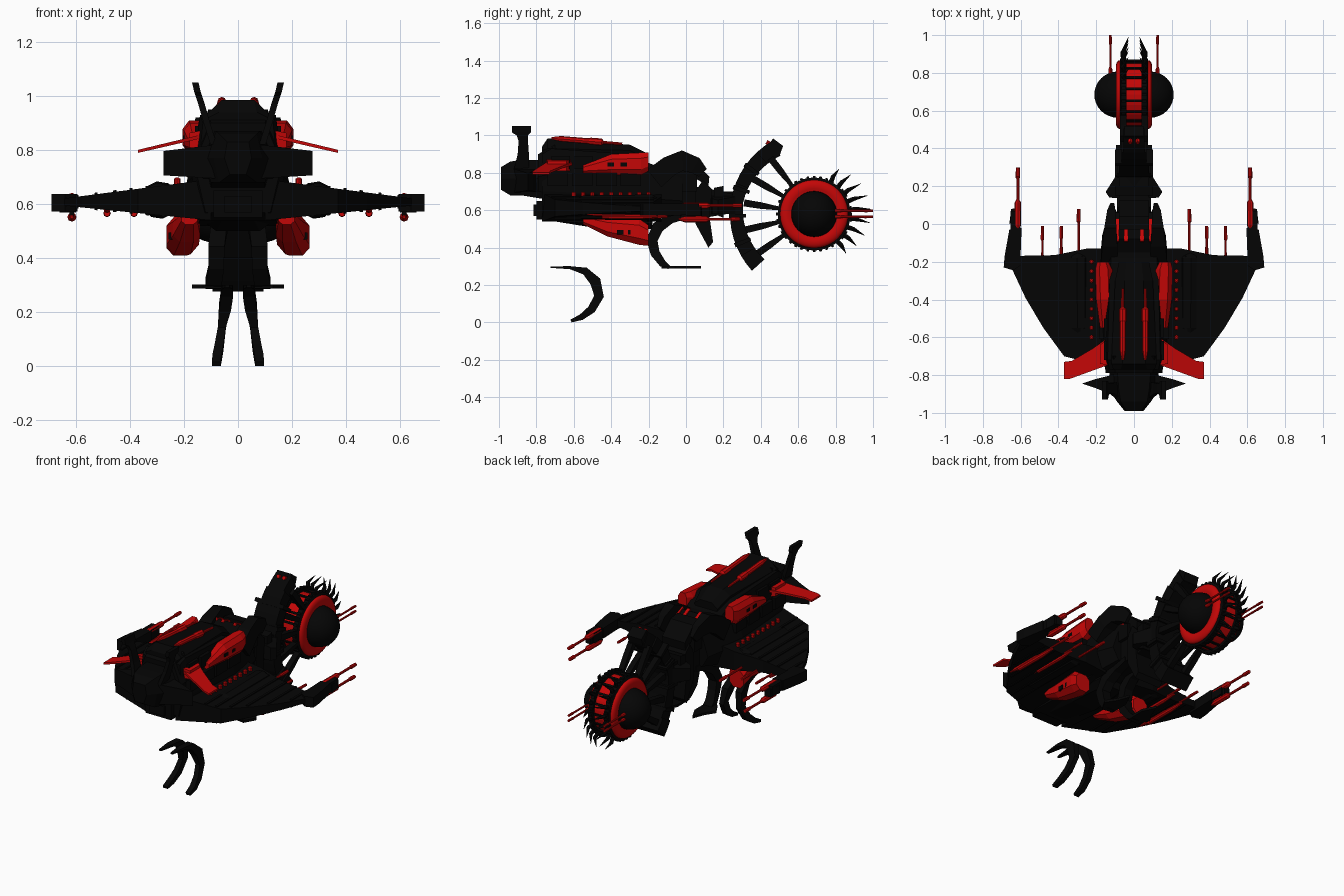
import bpy, bmesh, math
from mathutils import Vector

def mat(name, col):
    m = bpy.data.materials.new(name)
    m.diffuse_color = col
    return m
BLACK = mat("black_hull", (0.0015, 0.0015, 0.0015, 1))
RED = mat("red_trim", (0.55, 0.002, 0.002, 1))

# ---- helpers: every shape is a stack of rings skinned together ----
def skin(bm, rings):
    vs = [[bm.verts.new(p) for p in r] for r in rings]
    for a, b in zip(vs, vs[1:]):
        for i in range(len(a)):
            j = (i + 1) % len(a)
            bm.faces.new((a[i], a[j], b[j], b[i]))
    bm.faces.new(vs[0][::-1])
    bm.faces.new(vs[-1])

def make(name, ring_sets, m=BLACK, mirror=False, smooth=False):
    bm = bmesh.new()
    for rs in ring_sets:
        skin(bm, rs)
    bmesh.ops.recalc_face_normals(bm, faces=bm.faces)
    me = bpy.data.meshes.new(name)
    bm.to_mesh(me)
    bm.free()
    me.materials.append(m)
    ob = bpy.data.objects.new(name, me)
    bpy.context.collection.objects.link(ob)
    if mirror:
        ob.modifiers.new("mirror", 'MIRROR')
    if smooth:
        bpy.ops.object.select_all(action='DESELECT')
        ob.select_set(True)
        bpy.context.view_layer.objects.active = ob
        bpy.ops.object.shade_smooth_by_angle(angle=math.radians(40))
    return ob

def side(profile, x0, x1):                      # y-z profile extruded along x
    return [[(x, y, z) for y, z in profile] for x in (x0, x1)]

def slab(plan, bot, top):                       # x-y plan with z as functions of x
    return [[(x, y, f(x)) for x, y in plan] for f in (bot, top)]

def box(x0, x1, y0, y1, z0, z1):
    return side([(y0, z0), (y1, z0), (y1, z1), (y0, z1)], x0, x1)

def hexa(y, wb, wm, wt, z0, zm, z1):            # symmetric hull section
    return [(-wb, y, z0), (wb, y, z0), (wm, y, zm), (wt, y, z1), (-wt, y, z1), (-wm, y, zm)]

def octo(y, cx, cz, hx, hz):                    # chamfered pod section
    return [(cx + hx * a, y, cz + hz * b) for a, b in
            ((-1, -.5), (-.5, -1), (.5, -1), (1, -.5), (1, .5), (.5, 1), (-.5, 1), (-1, .5))]

def rod(p, d, steps, n=8):                      # stepped round rod, steps = (distance, radius)
    p, d = Vector(p), Vector(d).normalized()
    u = d.orthogonal().normalized()
    v = d.cross(u)
    return [[p + d * t + (u * math.cos(2 * math.pi * i / n) + v * math.sin(2 * math.pi * i / n)) * r
             for i in range(n)] for t, r in steps]

def gun(x, y0, y1, z, s=1.0):                   # fat breech, thin barrel, muzzle
    L = y1 - y0
    return rod((x, y0, z), (0, 1, 0), [(0, .004 * s), (.1 * L, .013 * s), (.45 * L, .013 * s), (.5 * L, .006 * s),
               (.85 * L, .006 * s), (.86 * L, .009 * s), (L, .008 * s)])

def limb(path):                                 # (x, y, z, half width x, half thickness)
    out = []
    for i, (x, y, z, w, t) in enumerate(path):
        a, b = path[max(i - 1, 0)], path[min(i + 1, len(path) - 1)]
        n = Vector((0, -(b[2] - a[2]), b[1] - a[1])).normalized() * t
        out.append([(x + s * w, y + k * n.y, z + k * n.z) for s, k in ((-1, -1), (1, -1), (1, 1), (-1, 1))])
    return out

# ---- hull ----
make("main_hull", [[hexa(-.77, .12, .15, .13, .57, .7, .9), hexa(-.72, .14, .17, .14, .54, .7, .93),
     hexa(-.3, .15, .19, .13, .52, .68, .9), hexa(-.17, .14, .18, .12, .55, .66, .84), hexa(-.02, .1, .14, .1, .58, .65, .77)]])
make("hull_spine", [[hexa(-.77, .09, .11, .07, .85, .92, .94), hexa(-.74, .09, .12, .06, .85, .93, .985),
     hexa(-.3, .08, .1, .05, .85, .92, .95), hexa(-.2, .07, .08, .04, .8, .87, .9)]])
make("hull_side_plates", [box(.14, .185, y, y + .11, .73, .80) for y in (-.74, -.61, -.48, -.35)]
     + [box(.13, .16, y, y + .1, .82, .89) for y in (-.72, -.6)], mirror=True)
make("front_plates", [box(-.09, .09, -.8, -.7, .55, .65), box(-.05, .05, -.815, -.75, .57, .63),
     [hexa(-.79, .13, .15, .1, .7, .78, .9), hexa(-.7, .13, .16, .11, .68, .8, .95)]])
make("belly_keel", [[hexa(-.7, .06, .09, .09, .54, .55, .6), hexa(-.45, .08, .12, .12, .5, .53, .58),
     hexa(-.18, .06, .1, .1, .5, .53, .58)]])

# ---- nose ----
make("nose", [[hexa(-.99, .03, .05, .04, .71, .77, .83), hexa(-.94, .07, .09, .07, .68, .77, .86),
     hexa(-.88, .1, .13, .08, .68, .77, .87), hexa(-.76, .1, .13, .09, .66, .77, .87)]])
make("nose_fin", [slab([(.08, -.92), (.2, -.87), (.275, -.845), (.2, -.82), (.08, -.79)],
     lambda x: .69 + .06 * x, lambda x: .83 - .12 * x)], mirror=True)
make("antenna", [[[(x + a * .012, y + b * w, z) for a, b in ((-1, -1), (1, -1), (1, 1), (-1, 1))]
     for x, y, w, z in ((.09, -.88, .04, .82), (.115, -.87, .03, .9), (.135, -.87, .025, .97),
                        (.145, -.875, .03, 1.0), (.15, -.88, .05, 1.015), (.158, -.88, .05, 1.05))]], mirror=True)

# ---- wings ----
def wtop(x): return .705 - .13 * x
def wbot(x): return .53 + .1 * x
make("wing", [slab([(.1, -.13), (.25, -.13), (.42, -.165), (.68, -.17), (.685, -.22), (.645, -.24), (.575, -.39),
     (.48, -.55), (.37, -.7), (.1, -.77)], wbot, wtop)], mirror=True)
make("wing_ribs", [slab([(x, -.17), (x + .012, -.17), (x + .012, e), (x, e)], lambda x: wbot(x) - .005, lambda x: wtop(x) + .006)
     for x, e in ((.27, -.72), (.33, -.7), (.39, -.64), (.45, -.56), (.52, -.45), (.59, -.32))], mirror=True)
make("wing_root_engine", [rod((.29, -.6, .615), (0, 1, 0), [(0, .04), (.05, .065), (.42, .07), (.45, .05)], 10)], mirror=True)
make("wing_tip_arm", [slab([(.6, -.22), (.64, -.245), (.69, -.23), (.685, -.17), (.66, -.03), (.595, -.02), (.6, -.15)],
     lambda x: .572, lambda x: .637), box(.6, .655, -.06, .07, .575, .635),
     slab([(.6, .02), (.66, .0), (.65, .08), (.61, .085)], lambda x: .57, lambda x: .62)], mirror=True)
make("wing_tip_guns", [gun(.615, -.04, .3, .625, 1.3), gun(.615, -.04, .29, .552, 1.3)], RED, True)
make("tip_gun_pylon", [box(.607, .623, -.03, .05, .55, .6)], mirror=True)
make("wing_guns", [gun(.293, -.4, .08, .58, 1.2), gun(.385, -.48, -.01, .58), gun(.485, -.53, -.01, .58)]
     + [rod((x, y, .566), (0, 1, 0), [(0, .012), (.2, .014), (.3, .006)]) for x, y in ((.385, -.4), (.485, -.45))], RED, True)
make("wing_lights", [rod((.225, -.6 + .05 * i, .66), (0, 0, 1), [(0, .012), (.034, .012), (.038, .006)]) for i in range(9)], RED, True)

# ---- red pods, canards and hull guns ----
make("upper_pod", [[octo(-.55, .15, .82, .03, .02), octo(-.4, .155, .845, .045, .055),
     octo(-.24, .16, .848, .045, .06), octo(-.2, .165, .86, .03, .05)]], RED, True)
make("lower_pod", [[octo(-.55, .18, .55, .03, .025), octo(-.42, .19, .51, .05, .05), octo(-.25, .205, .485, .06, .07),
     octo(-.2, .215, .465, .05, .055)]], RED, True)
make("pod_vents", [box(.19, .203, y, y + .035, .835, .855) for y in (-.42, -.35, -.28)]
     + [box(.23, .258, y, y + .035, .47, .495) for y in (-.37, -.31, -.25)], mirror=True)
make("canard", [slab([(.12, -.59), (.12, -.74), (.34, -.82), (.37, -.82), (.37, -.73), (.33, -.725), (.22, -.66)],
     lambda x: .875 - .23 * x, lambda x: .89 - .24 * x)], RED, True)
make("canard_block", [slab([(.12, -.6), (.18, -.64), (.18, -.74), (.12, -.75)], lambda x: .81, lambda x: .9 - .2 * x)], RED, True)
make("dorsal_guns", [rod((.06, -.72, .985), (0, 1, -.08), [(0, .006), (.05, .016), (.2, .016), (.21, .02), (.27, .02),
     (.28, .008), (.38, .007)])], RED, True)

# ---- neck and tail ----
make("neck_horn", [limb([(.13, -.17, .77, .045, .06), (.128, -.09, .835, .04, .055), (.125, -.02, .865, .032, .055),
     (.12, .05, .84, .022, .045), (.115, .09, .8, .01, .03)])], mirror=True)
make("neck_ramp", [side([(-.22, .7), (-.22, .85), (-.15, .84), (-.08, .875), (.06, .79), (.06, .7)], -.1, .1),
     side([(-.03, .8), (-.03, .87), (.04, .86), (.125, .78), (.12, .73), (.05, .77)], -.08, .08)])
make("ramp_stripes", [side([(-.1, .85), (-.09, .885), (.03, .83), (.03, .79)], x - .01, x + .01) for x in (.042, .09)], RED, True)
make("neck_core", [side([(-.2, .56), (-.2, .76), (.1, .72), (.28, .68), (.28, .59), (.1, .56)], -.08, .08)])
make("neck_collar", [side([(.09, .76), (.14, .71), (.125, .57), (.145, .43), (.12, .4), (.05, .53), (.05, .7)], -.09, .09),
     side([(.15, .58), (.15, .72), (.2, .73), (.2, .56)], -.1, .1)])
make("neck_flare", [slab([(0, .13), (.13, .14), (.15, .17), (.08, .28), (0, .28)], lambda x: .58, lambda x: .7 - .3 * x)], mirror=True)

CY, CZ = .685, .58
def polar(a, r): return (CY + r * math.cos(math.radians(a)), CZ + r * math.sin(math.radians(a)))
# curved tail bracket with slim armour bands
W = (.055, .065, .08, .09, .09, .085, .085, .095)
arc = []
for i in range(16):
    a0, a1 = 120 + i * 6.4, 126.4 + i * 6.4
    w = W[i // 2]
    ri = [.385 - .025 * abs((a - 171) / 51) for a in (a0, a1)]
    arc.append(side([polar(a0, .45), polar(a1, .45), polar(a1, ri[1]), polar(a0, ri[0])], -w, w))
arc += [side([polar(a, .456), polar(a + 3, .456), polar(a + 3, .365), polar(a, .365)], -.1, .1) for a in (143, 160, 180, 200)]
make("tail_bracket", arc)
make("bracket_cap", [side([polar(121, .36), polar(121, .45), polar(118.5, .46), polar(114.5, .4)], -.05, .05)])
make("tail_spokes", [side([polar(a - 2.8, .38), polar(a + 2.8, .38), polar(a + 3.5, .29), polar(a + 3, .19), polar(a - 3, .19),
     polar(a - 3.5, .29)], .04, .075) for a in (128, 150, 171, 193, 215)], mirror=True)
make("bracket_guns", [rod((.02, .43, z), (0, .8, -.5), [(0, .012), (.05, .013), (.055, .008), (.07, .008)])
     for z in (.925, .965)], RED, True)

# ---- tail ball ----
def lathe(profile, n=40): return rod((0, CY, CZ), (1, 0, 0), profile, n)
make("ball_core", [lathe([(-.045, .178), (.045, .178)])], RED)
make("ball_rim", [lathe([(.04, .17), (.04, .195), (.07, .195), (.078, .175)])], mirror=True, smooth=True)
make("ball_red_ring", [lathe([(.05, .175)] + [(.076 + .02 * math.sin(t * math.pi / 8), .148 + .034 * math.cos(t * math.pi / 8))
     for t in range(-2, 6)] + [(.08, .1)])], RED, True, True)
make("ball_dome", [lathe([(.07, .122)] + [(.085 + .125 * math.sin(t * math.pi / 16), .122 * math.cos(t * math.pi / 16) + .0005)
     for t in range(0, 9)])], mirror=True, smooth=True)
make("ball_teeth", [side([polar(a - 2, .16), polar(a - 2, .186), polar(a + 2, .186), polar(a + 2, .16)], -.05, .05)
     for a in range(0, 360, 20)])
make("rim_studs", [side([polar(a - 2.5, .18), polar(a - 2, .203), polar(a + 2, .203), polar(a + 2.5, .18)], .042, .066)
     for a in range(0, 360, 10)], mirror=True)
spikes = []
for i in range(9):
    a = 62 - 14 * i
    L = .27 + .035 * math.cos(math.radians(1.5 * (a - 8)))
    pts = [(.05, *polar(a, .18)), (.06, *polar(a + 1, .225)), (.03, *polar(a - 1, L))]
    spikes.append([[(x + r * math.cos(k * 1.2566), y + r * math.sin(k * 1.2566) * math.sin(math.radians(a)),
                     z - r * math.sin(k * 1.2566) * math.cos(math.radians(a))) for k in range(5)]
                   for (x, y, z), r in zip(pts, (.014, .012, .0008))])
make("ball_spikes", spikes, mirror=True)
make("ball_guns", [rod((.125, .76, z), (0, 1, 0), [(0, .01), (.06, .01), (.07, .006), (.19, .006), (.195, .008), (.24, .007)])
     for z in (.565, .597)], RED, True)

# ---- claws ----
make("rear_leg", [limb([(.06, .02, .575, .025, .015), (.06, -.08, .555, .028, .025), (.07, -.15, .51, .03, .032),
     (.08, -.182, .44, .03, .03), (.08, -.165, .37, .028, .025), (.09, -.125, .315, .03, .02), (.09, -.09, .295, .03, .01)]),
     slab([(.06, -.12), (.13, -.13), (.17, -.06), (.13, .0), (.1, .08), (.06, .0)], lambda x: .288, lambda x: .303)], mirror=True)
make("front_claw", [limb([(.04, -.725, .296, .008, .004), (.04, -.62, .293, .02, .008), (.04, -.54, .275, .022, .02),
     (.048, -.485, .22, .022, .03), (.06, -.465, .14, .015, .026), (.07, -.505, .07, .016, .022),
     (.078, -.56, .028, .017, .016), (.08, -.615, .008, .016, .008)])], mirror=True)
